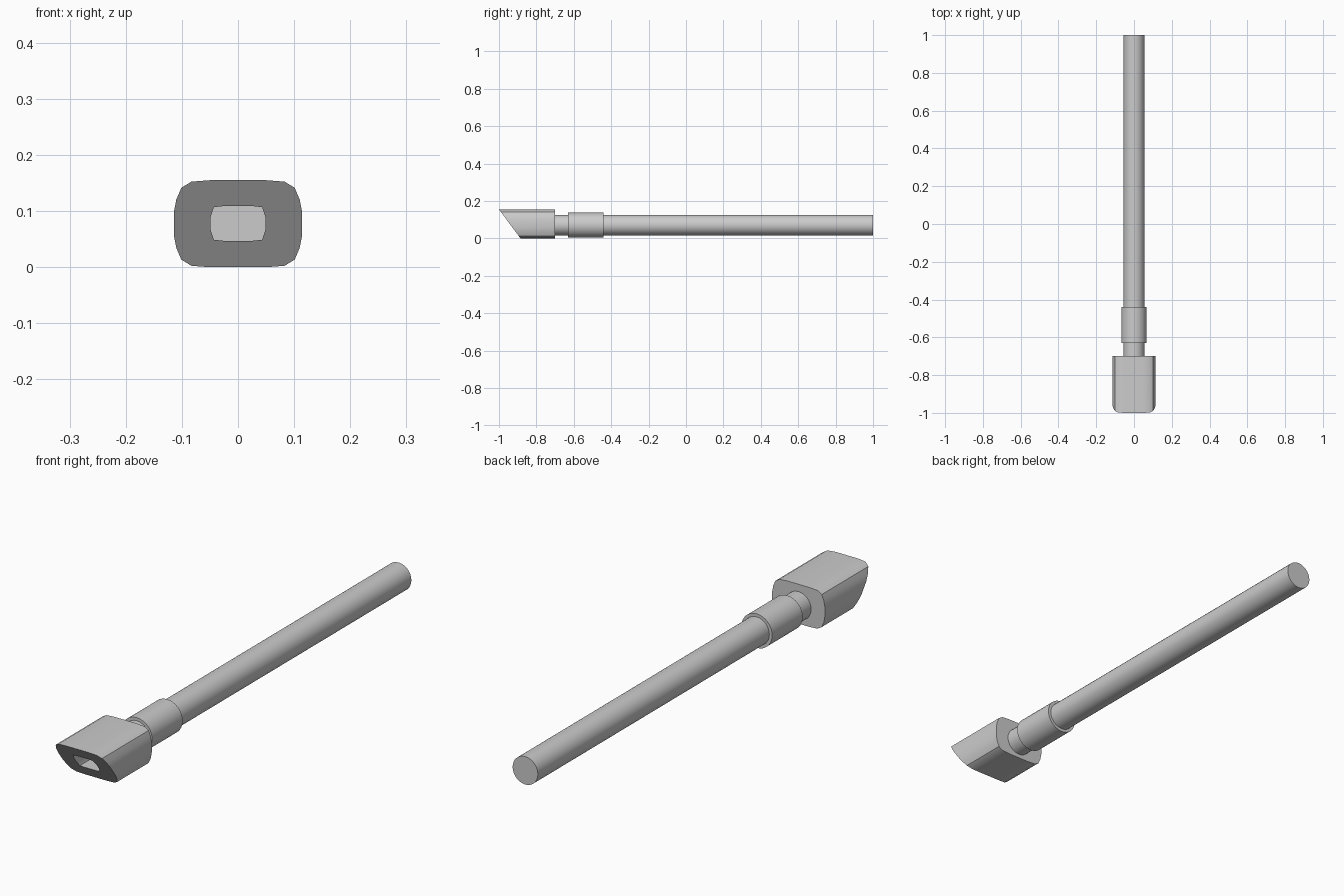
import bpy, bmesh, math

if "Cube" in bpy.data.objects:
    bpy.data.objects.remove(bpy.data.objects["Cube"])


def finish(name, bm):
    bmesh.ops.recalc_face_normals(bm, faces=bm.faces)
    me = bpy.data.meshes.new(name)
    bm.to_mesh(me)
    bm.free()
    ob = bpy.data.objects.new(name, me)
    bpy.context.collection.objects.link(ob)
    return ob


def smooth(ob):
    bpy.ops.object.select_all(action='DESELECT')
    bpy.context.view_layer.objects.active = ob
    ob.select_set(True)
    bpy.ops.object.shade_smooth_by_angle(angle=math.radians(35))


def mirrored(quarter):
    """Closed outline from one quarter, listed from top to side."""
    right = quarter + [(x, -z) for x, z in reversed(quarter)]
    return right + [(-x, z) for x, z in reversed(right)]


def prism(name, outline, cz, front, back):
    """Outline extruded along y; front(z) gives the y of the front end."""
    bm = bmesh.new()
    a = [bm.verts.new((x, front(z + cz), z + cz)) for x, z in outline]
    b = [bm.verts.new((x, back, z + cz)) for x, z in outline]
    n = len(outline)
    bm.faces.new(a)
    bm.faces.new(b)
    for i in range(n):
        j = (i + 1) % n
        bm.faces.new((a[i], a[j], b[j], b[i]))
    return finish(name, bm)


def lathe(name, profile, cz, sides=32, closed=False):
    """Revolve (y, radius) points round the long axis."""
    bm = bmesh.new()
    rings = []
    for y, r in profile:
        rings.append([bm.verts.new((r * math.cos(2 * math.pi * i / sides), y,
                                    cz + r * math.sin(2 * math.pi * i / sides)))
                      for i in range(sides)])
    pairs = list(zip(rings, rings[1:]))
    if closed:
        pairs.append((rings[-1], rings[0]))
    else:
        bm.faces.new(rings[0])
        bm.faces.new(rings[-1])
    for p, q in pairs:
        for i in range(sides):
            j = (i + 1) % sides
            bm.faces.new((p[i], p[j], q[j], q[i]))
    ob = finish(name, bm)
    smooth(ob)
    return ob


# Slanted mouthpiece: rounded block with a raked front face
head_quarter = [(0.05, 0.0775), (0.083, 0.075), (0.101, 0.064),
                (0.110, 0.043), (0.1145, 0.02)]
head = prism("mouthpiece", mirrored(head_quarter), 0.0775,
             lambda z: -0.885 - 0.115 * z / 0.155, -0.70)

# Slot cut into the raked face
slot_quarter = [(0.025, 0.031), (0.043, 0.029), (0.049, 0.011)]
slot = prism("slot_cutter", mirrored(slot_quarter), 0.078,
             lambda z: -1.1, -0.74)
mod = head.modifiers.new("slot", 'BOOLEAN')
mod.operation = 'DIFFERENCE'
mod.solver = 'EXACT'
mod.object = slot
bpy.context.view_layer.objects.active = head
bpy.ops.object.modifier_apply(modifier="slot")
bpy.data.objects.remove(slot)
smooth(head)

# Long round tube and the sleeve around it
lathe("tube", [(-0.70, 0.055), (1.0, 0.055)], 0.071)
lathe("sleeve", [(-0.63, 0.055), (-0.63, 0.067), (-0.44, 0.067), (-0.44, 0.055)],
      0.071, closed=True)
